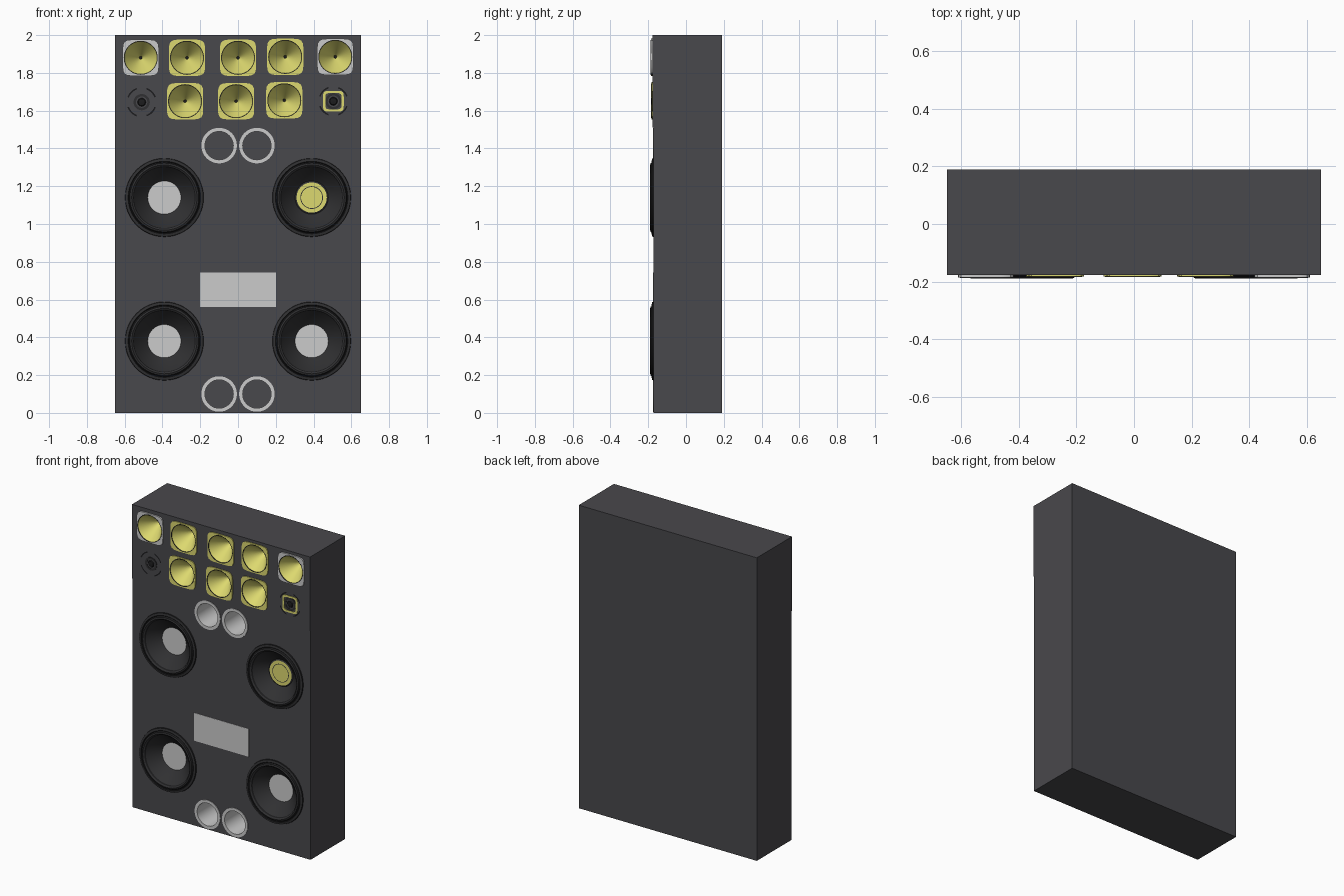
import bpy, bmesh
from math import cos, sin, pi

if "Cube" in bpy.data.objects:
    bpy.data.objects.remove(bpy.data.objects["Cube"], do_unlink=True)


def make_material(name, rgb):
    mat = bpy.data.materials.new(name)
    mat.use_nodes = True
    mat.diffuse_color = (*rgb, 1)
    mat.node_tree.nodes["Principled BSDF"].inputs["Base Color"].default_value = (*rgb, 1)
    return mat


CABINET = make_material("cabinet grey", (0.066, 0.065, 0.072))
CONE = make_material("cone charcoal", (0.03, 0.03, 0.032))
RUBBER = make_material("rubber black", (0.012, 0.012, 0.013))
SILVER = make_material("silver grey", (0.6, 0.6, 0.6))
YELLOW = make_material("horn yellow", (0.72, 0.69, 0.16))

UPPER, LOWER, BACK, SEAM = -0.177, -0.172, 0.19, 1.51


def finish(name, bm, mats, smooth=True):
    mesh = bpy.data.meshes.new(name)
    bm.to_mesh(mesh)
    bm.free()
    for m in mats:
        mesh.materials.append(m)
    obj = bpy.data.objects.new(name, mesh)
    bpy.context.collection.objects.link(obj)
    if smooth:
        bpy.ops.object.select_all(action="DESELECT")
        obj.select_set(True)
        bpy.context.view_layer.objects.active = obj
        bpy.ops.object.shade_smooth_by_angle(angle=0.5)
    return obj


def add_lathe(bm, x, z, profile, slots, seg=48, cap=True):
    """Rings (radius, y, squared) run from the outside in; slots give each band's material."""
    rings = []
    for r, y, squared in profile:
        ring = []
        for k in range(seg):
            c, s = cos(2 * pi * k / seg), sin(2 * pi * k / seg)
            f = r * (abs(c) ** 6 + abs(s) ** 6) ** (-1 / 6) if squared else r
            ring.append(bm.verts.new((x + f * c, y, z + f * s)))
        rings.append(ring)
    for i in range(len(rings) - 1):
        a, b = rings[i], rings[i + 1]
        for k in range(seg):
            n = (k + 1) % seg
            bm.faces.new((a[k], a[n], b[n], b[k])).material_index = slots[i]
    if cap:
        bm.faces.new(rings[-1]).material_index = slots[-1]


def lathe(name, x, z, profile, slots, mats, cap=True):
    bm = bmesh.new()
    add_lathe(bm, x, z, profile, slots, cap=cap)
    return finish(name, bm, mats)


def ring_plate(name, x, z, outer, inner, y, mat, squared=False):
    """Thin raised ring."""
    profile = [(outer, y + 0.006, squared), (outer, y, squared), (inner, y, squared), (inner, y + 0.006, squared)]
    return lathe(name, x, z, profile, [0, 0, 0], [mat], cap=False)


# Where the drivers sit
horns = [(-0.515, 1.88), (-0.27, 1.88), (0, 1.88), (0.25, 1.885), (0.515, 1.885),
         (-0.28, 1.65), (-0.01, 1.65), (0.245, 1.655)]
woofers = [(x, z) for z in (0.38, 1.14) for x in (-0.39, 0.39)]
ports = [(x, z) for z in (0.1, 1.415) for x in (-0.1, 0.1)]
tweeters = [(-0.51, 1.645), (0.505, 1.65)]

# Cabinet: stepped side profile pulled across the width
bm = bmesh.new()
outline = [(LOWER, 0), (BACK, 0), (BACK, 2), (UPPER, 2), (UPPER, SEAM), (LOWER, SEAM)]
side = bm.faces.new([bm.verts.new((-0.65, y, z)) for y, z in outline])
moved = bmesh.ops.extrude_face_region(bm, geom=[side])["geom"]
bmesh.ops.translate(bm, vec=(1.3, 0, 0), verts=[v for v in moved if isinstance(v, bmesh.types.BMVert)])
bmesh.ops.recalc_face_normals(bm, faces=bm.faces)
cabinet = finish("cabinet", bm, [CABINET], smooth=False)

# Openings in the baffle
bm = bmesh.new()
for spots, radius, depth in ((horns, 0.089, 0.12), (woofers, 0.19, 0.09), (ports, 0.085, 0.25)):
    for x, z in spots:
        add_lathe(bm, x, z, [(radius, depth + LOWER, 0), (radius, -0.3, 0)], [0, 0])
        bm.faces.new([v for v in list(bm.verts)[-96:-48]][::-1])
bmesh.ops.recalc_face_normals(bm, faces=bm.faces)
cutter = finish("opening_cutter", bm, [CABINET], smooth=False)
cutter.hide_render = True
mod = cabinet.modifiers.new("openings", "BOOLEAN")
mod.operation, mod.solver, mod.object = "DIFFERENCE", "EXACT", cutter
bpy.context.view_layer.objects.active = cabinet
bpy.ops.object.modifier_apply(modifier=mod.name)
bpy.data.objects.remove(cutter, do_unlink=True)

# Horns: rounded square flange around a deep cone, with a dark throat
for i, (x, z) in enumerate(horns):
    corner = i in (0, 4)
    front = -0.186 if corner else -0.183
    flange = 1 if corner else 0
    lathe(f"horn_{i + 1}", x, z,
          [(0.096, UPPER, 1), (0.096, front, 1), (0.089, front, 0), (0.008, -0.07, 0)],
          [flange, flange, 0, 2], [YELLOW, SILVER, RUBBER])
    ring_plate(f"horn_lip_{i + 1}", x, z, 0.09, 0.087, front - 0.001, CONE)

# Woofers: frame, rubber surround, cone and dust cap
for i, (x, z) in enumerate(woofers):
    profile = [(0.208, LOWER, 0), (0.206, -0.179, 0), (0.192, -0.182, 0), (0.188, -0.178, 0),
               (0.182, -0.187, 0), (0.173, -0.19, 0), (0.165, -0.184, 0), (0.161, -0.174, 0),
               (0.088, -0.108, 0)]
    lathe(f"woofer_{i + 1}", x, z, profile, [1, 0, 1, 1, 0, 0, 1, 0, 2], [CONE, RUBBER, SILVER])

# The odd woofer has a yellow cap with a dark groove
x, z = woofers[3]
lathe("yellow_dust_cap", x, z, [(0.088, -0.108, 0), (0.08, -0.113, 0), (0.06, -0.113, 0), (0.056, -0.113, 0)],
      [1, 0, 1, 0], [YELLOW, CONE])

# Bass ports: silver lip and inner tube
for i, (x, z) in enumerate(ports):
    lathe(f"port_{i + 1}", x, z,
          [(0.094, LOWER, 0), (0.094, -0.176, 0), (0.075, -0.176, 0), (0.075, 0.075, 0)],
          [0, 0, 0, 1], [SILVER, CABINET])

# Small tweeters: dome, ring and four arc-shaped trims
for i, (x, z) in enumerate(tweeters):
    ring_plate(f"tweeter_ring_{i + 1}", x, z, 0.043, 0.03, UPPER - 0.003, CONE)
    lathe(f"tweeter_dome_{i + 1}", x, z,
          [(0.022, UPPER, 0), (0.018, UPPER - 0.005, 0), (0.008, UPPER - 0.007, 0)], [0, 0, 0], [RUBBER])
    bm = bmesh.new()
    for q in range(4):
        for k in range(5):
            a, b = [q * pi / 2 + pi / 9 + n * pi / 18 for n in (k, k + 1)]
            bm.faces.new([bm.verts.new((x + r * cos(t), UPPER - 0.002, z + r * sin(t)))
                          for r, t in ((0.08, a), (0.08, b), (0.072, b), (0.072, a))])
    finish(f"tweeter_trim_{i + 1}", bm, [RUBBER], smooth=False)
ring_plate("tweeter_square_trim", *tweeters[1], 0.055, 0.043, UPPER - 0.004, YELLOW, squared=True)

# Blank name plate on the baffle
bm = bmesh.new()
bmesh.ops.create_cube(bm, size=1)
for v in bm.verts:
    v.co = (v.co.x * 0.4, LOWER + v.co.y * 0.004, 0.652 + v.co.z * 0.184)
finish("name_plate", bm, [SILVER], smooth=False)
